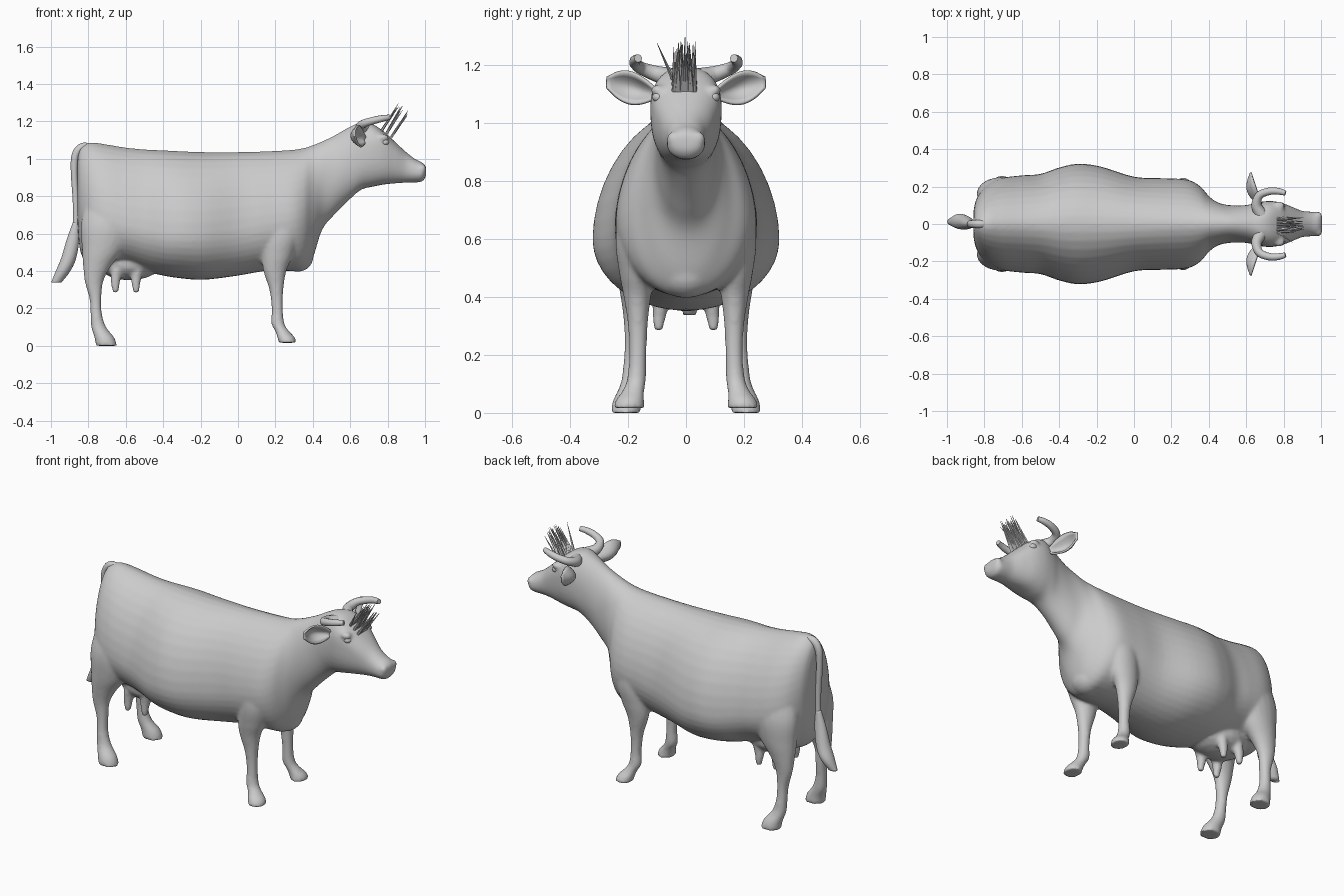
import bpy, bmesh, math, random
from mathutils import Vector, Matrix

if "Cube" in bpy.data.objects:
    bpy.data.objects.remove(bpy.data.objects["Cube"])

random.seed(4)


def smooth_rows(rows, steps=5):
    """Catmull-Rom interpolation of rows of numbers."""
    out = []
    n = len(rows)
    for i in range(n - 1):
        a, b, c, d = (rows[max(i - 1, 0)], rows[i], rows[i + 1], rows[min(i + 2, n - 1)])
        for k in range(steps):
            t = k / steps
            out.append([0.5 * (2 * q + (r - p) * t + (2 * p - 5 * q + 4 * r - s) * t * t
                               + (3 * q - p - 3 * r + s) * t ** 3)
                        for p, q, r, s in zip(a, b, c, d)])
    out.append(list(rows[-1]))
    return out


def loft(bm, rings):
    rs = [[bm.verts.new(p) for p in ring] for ring in rings]
    n = len(rs[0])
    for a, b in zip(rs, rs[1:]):
        for i in range(n):
            bm.faces.new((a[i], a[(i + 1) % n], b[(i + 1) % n], b[i]))
    bm.faces.new(rs[0])
    bm.faces.new(rs[-1])


def finish(bm, name, smooth=True):
    bmesh.ops.recalc_face_normals(bm, faces=bm.faces[:])
    me = bpy.data.meshes.new(name)
    bm.to_mesh(me)
    bm.free()
    for p in me.polygons:
        p.use_smooth = smooth
    ob = bpy.data.objects.new(name, me)
    bpy.context.collection.objects.link(ob)
    return ob


def spow(v, e):
    return math.copysign(abs(v) ** e, v)


def angles(n):
    return [2 * math.pi * i / n for i in range(n)]


def limb(bm, rows, side=1):
    """Stack of horizontal ellipses: x, y, z, rx, ry."""
    loft(bm, [[(x + rx * math.cos(a), side * (y + ry * math.sin(a)), z) for a in angles(20)]
              for x, y, z, rx, ry in smooth_rows(rows)])


def blob(bm, loc, radii, seg=20):
    m = Matrix.Translation(loc) @ Matrix.Diagonal((*radii, 1))
    bmesh.ops.create_uvsphere(bm, u_segments=seg, v_segments=seg // 2, radius=1, matrix=m)


def tube(name, rows):
    """Tapered round tube along a path: x, y, z, radius."""
    cu = bpy.data.curves.new(name, 'CURVE')
    cu.dimensions = '3D'
    cu.bevel_depth = 1
    cu.bevel_resolution = 4
    cu.use_fill_caps = True
    pts = smooth_rows(rows, 6)
    sp = cu.splines.new('POLY')
    sp.points.add(len(pts) - 1)
    for p, (x, y, z, r) in zip(sp.points, pts):
        p.co = (x, y, z, 1)
        p.radius = r
    sp.use_smooth = True
    ob = bpy.data.objects.new(name, cu)
    bpy.context.collection.objects.link(ob)


# Trunk, neck and head: x, bottom z, top z, widest z, half width, squareness above
trunk = [
    (-.858, .66, .995, .84, .07, 1.9), (-.842, .5, 1.058, .76, .135, 1.8),
    (-.79, .43, 1.087, .7, .205, 1.75), (-.71, .42, 1.078, .67, .245, 1.75),
    (-.6, .43, 1.06, .64, .26, 1.75), (-.5, .4, 1.05, .62, .268, 1.8),
    (-.4, .375, 1.045, .6, .302, 1.85), (-.3, .36, 1.04, .6, .322, 1.85),
    (-.18, .353, 1.035, .6, .308, 1.85), (0, .375, 1.035, .62, .253, 1.9),
    (.15, .4, 1.04, .65, .245, 1.8), (.28, .4, 1.047, .67, .238, 1.75),
    (.35, .405, 1.057, .69, .205, 1.8), (.4, .47, 1.073, .75, .15, 1.9),
    (.45, .62, 1.093, .85, .114, 2), (.52, .705, 1.127, .9, .1, 2),
    (.6, .785, 1.172, .98, .101, 2.1)]
head = [
    (.66, .835, 1.195, 1.02, .115, 2.3), (.72, .85, 1.185, 1.05, .123, 2.5),
    (.78, .862, 1.145, 1.04, .116, 2.6), (.84, .868, 1.09, 1, .094, 2.4),
    (.9, .872, 1.035, .95, .07, 2.2), (.95, .873, .997, .93, .066, 2.1),
    (.985, .878, .98, .927, .064, 2.1), (1.006, .905, .96, .93, .043, 2)]
bm = bmesh.new()
rings = []
for x, zb, zt, zm, hw, e in smooth_rows(trunk + head):
    ring = []
    for a in angles(40):
        k = e if math.sin(a) > 0 else max(e, 2.05)
        c, s = spow(math.cos(a), 2 / k), spow(math.sin(a), 2 / k)
        ring.append((x, hw * c, zm + s * ((zt - zm) if s > 0 else (zm - zb))))
    rings.append(ring)
loft(bm, rings)

# Legs
front_leg = [
    (.23, .15, .76, .11, .07), (.23, .168, .6, .1, .075), (.21, .17, .48, .082, .06),
    (.197, .168, .4, .062, .047), (.205, .166, .3, .038, .034), (.21, .166, .2, .03, .03),
    (.213, .17, .12, .035, .033), (.235, .18, .08, .037, .037),
    (.257, .193, .045, .047, .049), (.264, .197, .016, .047, .055)]
hind_leg = [
    (-.67, .14, .8, .14, .07), (-.69, .16, .65, .15, .09), (-.72, .167, .52, .115, .078),
    (-.755, .175, .42, .073, .054), (-.77, .18, .34, .049, .037), (-.762, .18, .25, .032, .032),
    (-.758, .185, .17, .031, .031), (-.745, .19, .1, .04, .036),
    (-.715, .203, .045, .053, .048), (-.703, .207, 0, .057, .054)]
for side in (1, -1):
    limb(bm, front_leg, side)
    limb(bm, hind_leg, side)
    # Brow ridges and nostril wings
    blob(bm, (.775, side * .096, 1.112), (.032, .026, .02))
    blob(bm, (.985, side * .042, .945), (.022, .024, .026))
    # Teats
    for x in (-.655, -.545):
        limb(bm, [(x + .01, .085, .41, .034, .034), (x, .09, .35, .026, .026),
                  (x, .094, .31, .02, .02), (x, .094, .283, .014, .014)], side)
# Udder and brisket
blob(bm, (-.58, 0, .44), (.17, .135, .09))
blob(bm, (.32, 0, .48), (.085, .1, .085))
body = finish(bm, "body")
rm = body.modifiers.new("fuse", 'REMESH')
rm.mode = 'VOXEL'
rm.voxel_size = .009
rm.use_smooth_shade = True
sm = body.modifiers.new("soften", 'SMOOTH')
sm.factor = .5
sm.iterations = 8

# Tail with brush
tube("tail", [(-.77, 0, 1.055, .02), (-.83, 0, 1.063, .022), (-.868, 0, 1.02, .021),
              (-.876, 0, .93, .018), (-.868, 0, .78, .016), (-.867, 0, .66, .016),
              (-.875, 0, .58, .018)])
bm = bmesh.new()
limb(bm, [(-.868, 0, .66, .015, .015), (-.882, .002, .57, .033, .026), (-.905, .008, .47, .04, .038),
          (-.935, .014, .4, .039, .04), (-.972, .012, .337, .027, .02)])
finish(bm, "tail_brush")

for side, tag in ((1, "left"), (-1, "right")):
    # Horns
    tube("horn_" + tag, [(.68, side * .05, 1.155, .034), (.655, side * .1, 1.168, .028),
                         (.67, side * .152, 1.187, .022), (.72, side * .174, 1.203, .02),
                         (.77, side * .175, 1.215, .018), (.81, side * .165, 1.222, .014)])
    # Ears: cupped leaf sheets
    bm = bmesh.new()
    grid = []
    for i in range(13):
        u = i / 12
        h = .012 + .042 * math.sin(math.pi * min(u, .97) ** 1.15) ** .8
        grid.append([bm.verts.new((.685 - .06 * u - .05 * (1 - v * v) * math.sin(math.pi * u ** .8),
                                   side * (.1 + .174 * u), 1.1 + .038 * u + h * v))
                     for v in [j / 4 - 1 for j in range(9)]])
    for a, b in zip(grid, grid[1:]):
        for j in range(8):
            bm.faces.new((a[j], a[j + 1], b[j + 1], b[j]))
    ear = finish(bm, "ear_" + tag)
    so = ear.modifiers.new("thickness", 'SOLIDIFY')
    so.thickness = .01
    so.offset = 0
    # Eyes
    bm = bmesh.new()
    blob(bm, (.785, side * .095, 1.088), (.022, .021, .018))
    finish(bm, "eye_" + tag)

# Forelock: thin pointed strands
bm = bmesh.new()
for i in range(27):
    row = i % 3
    y = -.042 + .072 * (i // 3) / 8
    base = Vector((.765 + .025 * row, y, 1.145 - .018 * row))
    tip = base + Vector((.085 + random.uniform(-.01, .01), -.2 * y + random.uniform(-.01, .01),
                         .14 + random.uniform(-.02, .015)))
    if i == 0:
        tip = Vector((.85, -.1, 1.275))
    d = tip - base
    m = Matrix.Translation((base + tip) / 2) @ d.to_track_quat('Z', 'Y').to_matrix().to_4x4()
    bmesh.ops.create_cone(bm, cap_ends=True, segments=5, radius1=.008, radius2=.0008,
                          depth=d.length, matrix=m)
finish(bm, "forelock", smooth=False)
